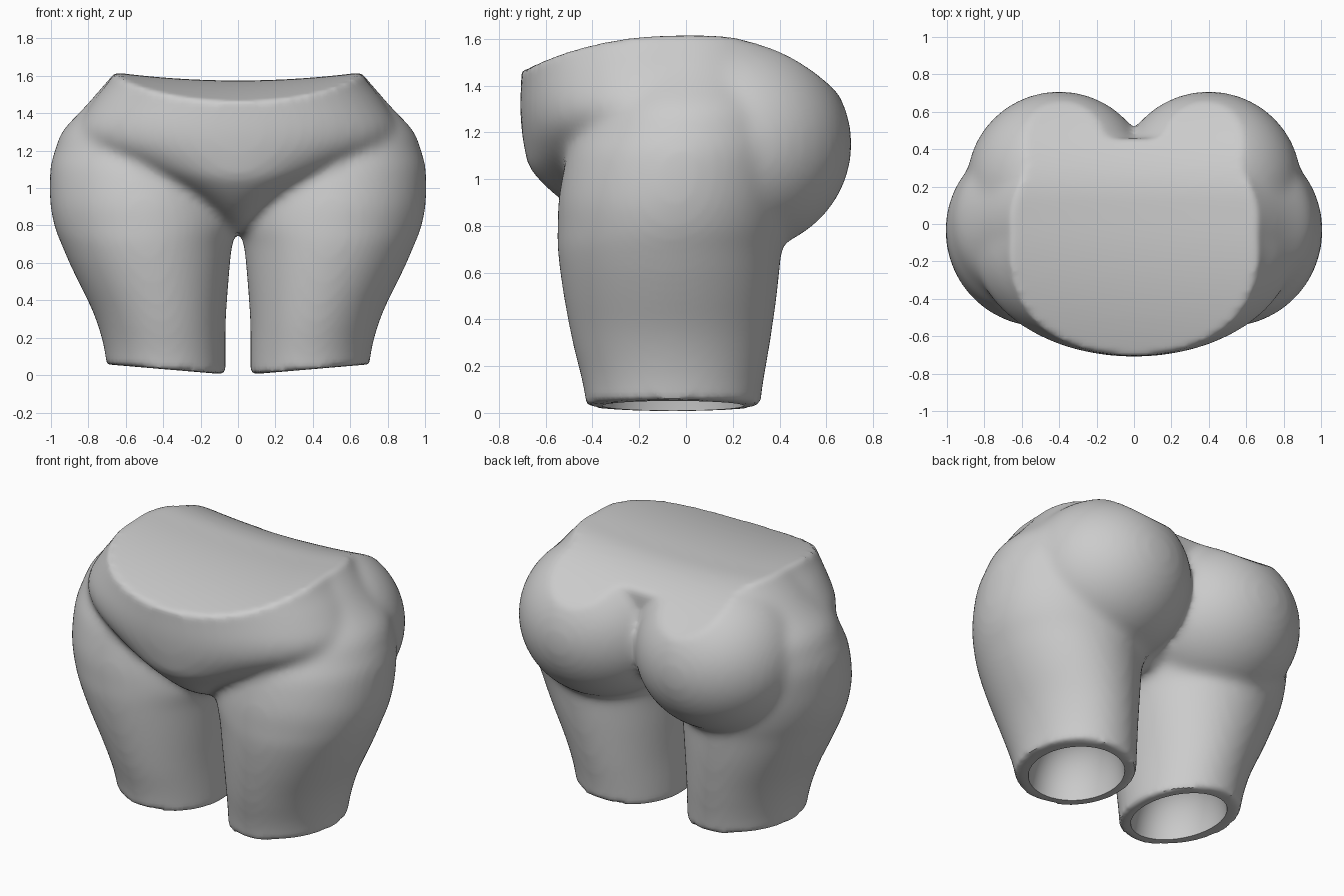
import bpy, bmesh, math
from mathutils import Matrix

if "Cube" in bpy.data.objects:
    bpy.data.objects.remove(bpy.data.objects["Cube"])

SEG = 48


def curve_rings(rings, steps=4):
    """Catmull-Rom interpolation between rings for a flowing outline."""
    out = []
    for i in range(len(rings) - 1):
        p0, p1, p2 = rings[max(i - 1, 0)], rings[i], rings[i + 1]
        p3 = rings[min(i + 2, len(rings) - 1)]
        for k in range(steps):
            t = k / steps
            out.append([0.5 * (2 * b + (c - a) * t + (2 * a - 5 * b + 4 * c - d) * t ** 2
                               + (3 * b - a - 3 * c + d) * t ** 3)
                        for a, b, c, d in zip(p0, p1, p2, p3)])
    return out + [list(rings[-1])]


def loft(bm, rings, tilt=0.0):
    """Closed skin through elliptical rings given as (z, x0, x1, y0, y1)."""
    loops = []
    for z, x0, x1, y0, y1 in curve_rings(rings):
        loop = []
        for i in range(SEG):
            a = 2 * math.pi * i / SEG
            x = (x0 + x1) / 2 + (x1 - x0) / 2 * math.cos(a)
            y = (y0 + y1) / 2 + (y1 - y0) / 2 * math.sin(a)
            lift = tilt * (abs(x) - 0.07) * min(1, max(0, 1 - z / 0.6))
            loop.append(bm.verts.new((x, y, z + lift)))
        loops.append(loop)
    for a, b in zip(loops, loops[1:]):
        for i in range(SEG):
            j = (i + 1) % SEG
            bm.faces.new((a[i], a[j], b[j], b[i]))
    bm.faces.new(loops[0][::-1])
    bm.faces.new(loops[-1])


def sheet_block(bm, height, z_end):
    """Block whose one side follows height(x, y) and whose other side is flat."""
    grid = bmesh.ops.create_grid(bm, x_segments=48, y_segments=48, size=1.2)
    for v in grid["verts"]:
        v.co.z = height(v.co.x, v.co.y)
    faces = list({f for v in grid["verts"] for f in v.link_faces})
    for e in bmesh.ops.extrude_face_region(bm, geom=faces)["geom"]:
        if isinstance(e, bmesh.types.BMVert):
            e.co.z = z_end


def make(name, bm):
    bmesh.ops.recalc_face_normals(bm, faces=bm.faces)
    me = bpy.data.meshes.new(name)
    bm.to_mesh(me)
    bm.free()
    ob = bpy.data.objects.new(name, me)
    bpy.context.collection.objects.link(ob)
    return ob


def waist_height(x, y):
    """Saddle-shaped top: low at the front, rising at the sides, rolling off behind."""
    return (1.575 + 0.1 * min(abs(x), 0.7) ** 2
            - 0.225 * min(0, y) ** 2 - 0.8 * max(0, y - 0.12) ** 2)


def hem_height(x, y):
    return 0.004 + 0.085 * (abs(x) - 0.07)


bm = bmesh.new()
# thighs and outer hips
thigh = [(-0.20, 0.065, 0.69, -0.41, 0.30), (0.06, 0.065, 0.71, -0.435, 0.325),
         (0.28, 0.065, 0.765, -0.485, 0.36), (0.50, 0.05, 0.86, -0.525, 0.39),
         (0.70, 0.03, 0.945, -0.55, 0.41), (0.79, 0.0, 0.98, -0.55, 0.43),
         (0.92, 0.0, 1.005, -0.545, 0.45), (1.10, 0.0, 1.005, -0.51, 0.47),
         (1.20, 0.0, 0.98, -0.47, 0.47), (1.31, 0.0, 0.935, -0.43, 0.46),
         (1.45, 0.0, 0.805, -0.38, 0.42), (1.70, 0.0, 0.59, -0.30, 0.34)]
for s in (1, -1):
    loft(bm, [(z, s * a, s * b, c, d) for z, a, b, c, d in thigh], 0.085)
# belly, widening smoothly into the hips
loft(bm, [(z, -w, w, f, b) for z, w, f, b in (
    (0.77, 0.05, -0.28, 0.15), (0.84, 0.14, -0.43, 0.25),
    (0.93, 0.26, -0.56, 0.33), (1.04, 0.47, -0.665, 0.38),
    (1.12, 0.66, -0.69, 0.41), (1.22, 0.82, -0.705, 0.43), (1.32, 0.855, -0.71, 0.45),
    (1.45, 0.785, -0.705, 0.46), (1.58, 0.685, -0.705, 0.45), (1.75, 0.58, -0.69, 0.42))])
# rounded back
for s in (1, -1):
    m = Matrix.Translation((s * 0.4, 0.22, 1.15)) @ Matrix.Diagonal((0.495, 0.49, 0.465, 1))
    bmesh.ops.create_uvsphere(bm, u_segments=40, v_segments=24, radius=1, matrix=m)
hips = make("hips_and_thighs", bm)

# cutters for the waist surface and the sloping leg ends
bm = bmesh.new()
sheet_block(bm, waist_height, 2.5)
waist_cutter = make("waist_cutter", bm)
bm = bmesh.new()
sheet_block(bm, hem_height, -0.8)
hem_cutter = make("hem_cutter", bm)

# domed hollows in the leg ends
bm = bmesh.new()
for s in (1, -1):
    loft(bm, [(z, s * (0.38 - 0.25 * k), s * (0.38 + 0.25 * k), -0.055 - 0.305 * k, -0.055 + 0.305 * k)
              for z, k in ((-0.10, 1.03), (0.02, 1.0), (0.14, 0.92),
                           (0.24, 0.76), (0.31, 0.52), (0.34, 0.2))])
leg_cutter = make("leg_cutter", bm)


def fuse_and_soften(iterations):
    remesh = hips.modifiers.new("fuse", 'REMESH')
    remesh.mode = 'VOXEL'
    remesh.voxel_size = 0.02
    soften = hips.modifiers.new("soften", 'SMOOTH')
    soften.factor = 0.5
    soften.iterations = iterations


def cut_with(cutter):
    cutter.hide_render = True
    cut = hips.modifiers.new("cut", 'BOOLEAN')
    cut.operation = 'DIFFERENCE'
    cut.solver = 'EXACT'
    cut.object = cutter


# blend the parts, trim the ends, round the trimmed edges, hollow the legs
fuse_and_soften(14)
cut_with(waist_cutter)
cut_with(hem_cutter)
fuse_and_soften(6)
cut_with(leg_cutter)

bpy.ops.object.select_all(action='DESELECT')
hips.select_set(True)
bpy.context.view_layer.objects.active = hips
bpy.ops.object.convert(target='MESH')
for cutter in (waist_cutter, hem_cutter, leg_cutter):
    bpy.data.objects.remove(cutter)

grey = bpy.data.materials.new("plain_grey")
grey.diffuse_color = (0.6, 0.6, 0.6, 1)
grey.use_nodes = True
grey.node_tree.nodes["Principled BSDF"].inputs["Base Color"].default_value = grey.diffuse_color
hips.data.materials.clear()
hips.data.materials.append(grey)
for p in hips.data.polygons:
    p.material_index = 0
bpy.ops.object.shade_smooth_by_angle(angle=math.radians(40))
